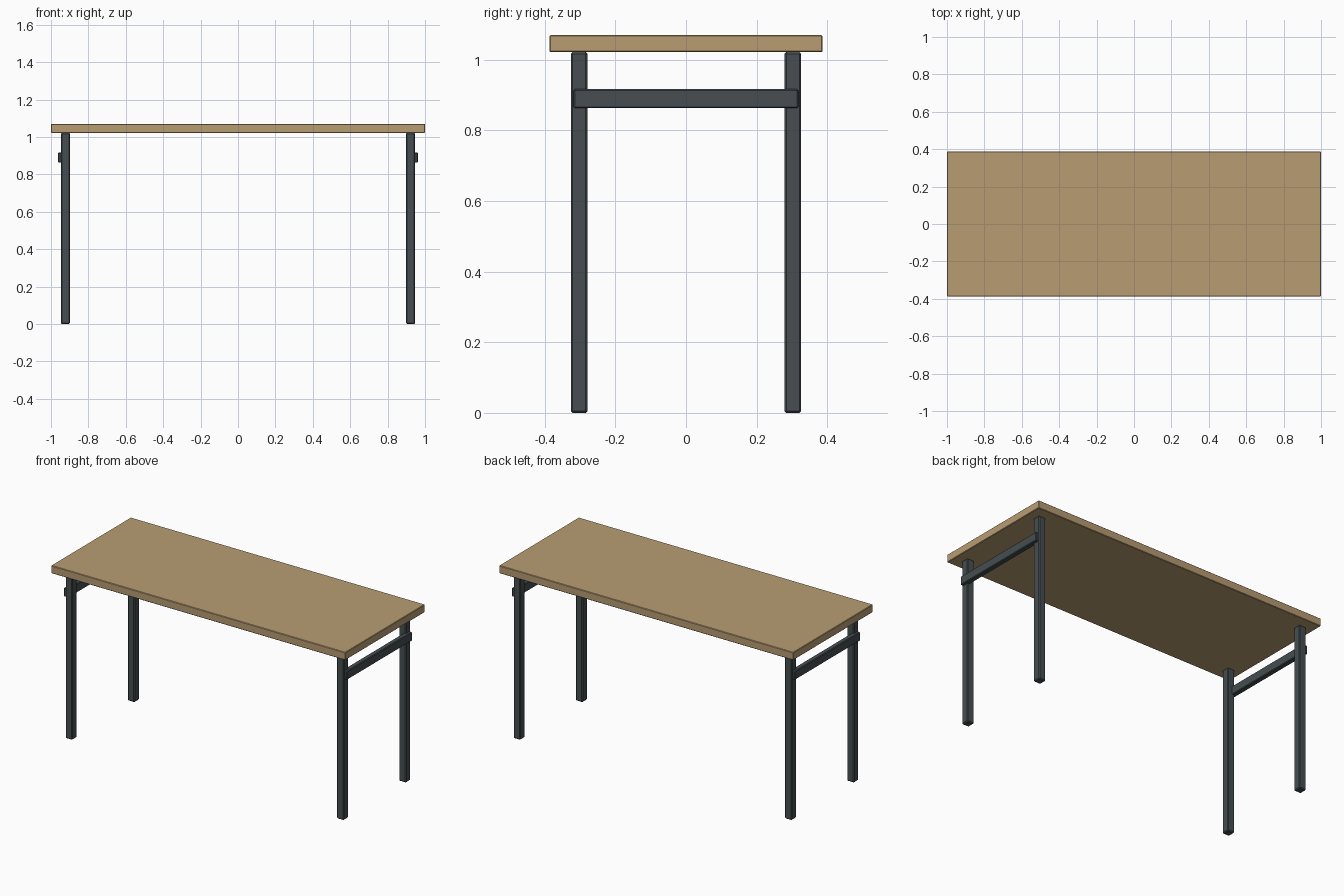
import bpy

if "Cube" in bpy.data.objects:
    bpy.data.objects.remove(bpy.data.objects["Cube"], do_unlink=True)


def make_material(name, rgb):
    mat = bpy.data.materials.new(name)
    mat.use_nodes = True
    color = (*rgb, 1.0)
    mat.diffuse_color = color
    mat.node_tree.nodes["Principled BSDF"].inputs["Base Color"].default_value = color
    return mat


def add_box(name, low, high, mat, bevel):
    """Box between two corners with a small edge bevel."""
    center = [(a + b) / 2 for a, b in zip(low, high)]
    size = [abs(b - a) for a, b in zip(low, high)]
    bpy.ops.mesh.primitive_cube_add(size=1, location=center)
    obj = bpy.context.object
    obj.name = name
    obj.scale = size
    bpy.ops.object.transform_apply(location=False, rotation=False, scale=True)
    obj.data.materials.append(mat)
    mod = obj.modifiers.new("Soft edges", "BEVEL")
    mod.width = bevel
    mod.segments = 1
    return obj


wood = make_material("light wood", (0.48, 0.335, 0.17))
metal = make_material("dark grey metal", (0.061, 0.076, 0.082))

TOP_BOTTOM = 1.022

# Table top
add_box("table_top", (-1, -0.387, TOP_BOTTOM), (1, 0.387, 1.07), wood, 0.003)

# Legs and end rails
for side, sx in (("left", 1), ("right", -1)):
    for end, sy in (("front", -1), ("back", 1)):
        add_box(f"{end}_{side}_leg", (sx * 0.899, sy * 0.279, 0),
                (sx * 0.946, sy * 0.326, TOP_BOTTOM), metal, 0.005)
    add_box(f"{side}_end_rail", (sx * 0.93, -0.318, 0.863),
            (sx * 0.962, 0.318, 0.917), metal, 0.004)
